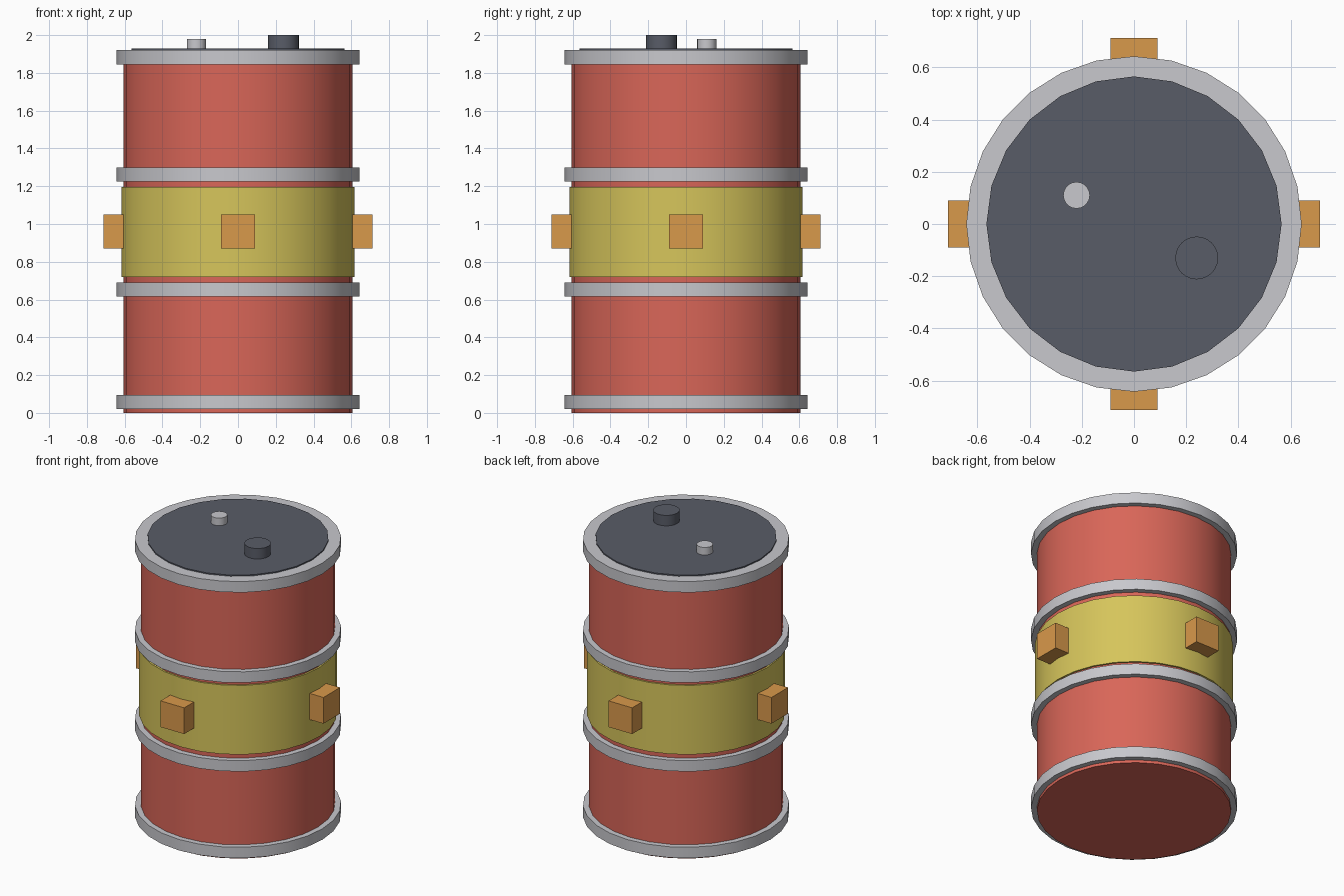
import bpy, math

if "Cube" in bpy.data.objects:
    bpy.data.objects.remove(bpy.data.objects["Cube"])


def material(name, color):
    m = bpy.data.materials.new(name)
    m.diffuse_color = (*color, 1)
    m.use_nodes = True
    m.node_tree.nodes["Principled BSDF"].inputs["Base Color"].default_value = m.diffuse_color
    return m


red = material("red paint", (0.693, 0.133, 0.098))
yellow = material("yellow paint", (0.672, 0.558, 0.105))
orange = material("orange paint", (0.693, 0.319, 0.070))
steel = material("light steel", (0.578, 0.578, 0.610))
dark = material("dark metal", (0.098, 0.107, 0.136))


def cylinder(name, r, z0, z1, mat, sides=28, x=0, y=0):
    bpy.ops.mesh.primitive_cylinder_add(vertices=sides, radius=r, depth=z1 - z0,
                                        location=(x, y, (z0 + z1) / 2))
    ob = bpy.context.object
    ob.name = name
    ob.data.materials.append(mat)
    bpy.ops.object.shade_smooth_by_angle(angle=math.radians(35))
    return ob


# Drum body and painted label band
cylinder("drum_body", 0.605, 0, 1.91, red)
cylinder("label_band", 0.617, 0.72, 1.195, yellow)

# Four steel hoops
for i, z in enumerate((0.02, 0.615, 1.225, 1.845)):
    cylinder(f"hoop_{i + 1}", 0.642, z, z + 0.075, steel)

# Lid with a large bung and a small vent cap
cylinder("lid", 0.565, 1.89, 1.928, dark, 24)
cylinder("large_bung", 0.082, 1.90, 2.0, dark, 24, 0.24, -0.13)
cylinder("vent_cap", 0.051, 1.90, 1.98, steel, 20, -0.22, 0.11)

# Warning blocks around the band
for i in range(4):
    a = i * math.pi / 2
    bpy.ops.mesh.primitive_cube_add(size=1, rotation=(0, 0, a),
                                    location=(0.655 * math.cos(a), 0.655 * math.sin(a), 0.96))
    block = bpy.context.object
    block.name = f"warning_block_{i + 1}"
    block.scale = (0.115, 0.18, 0.18)
    block.data.materials.append(orange)
